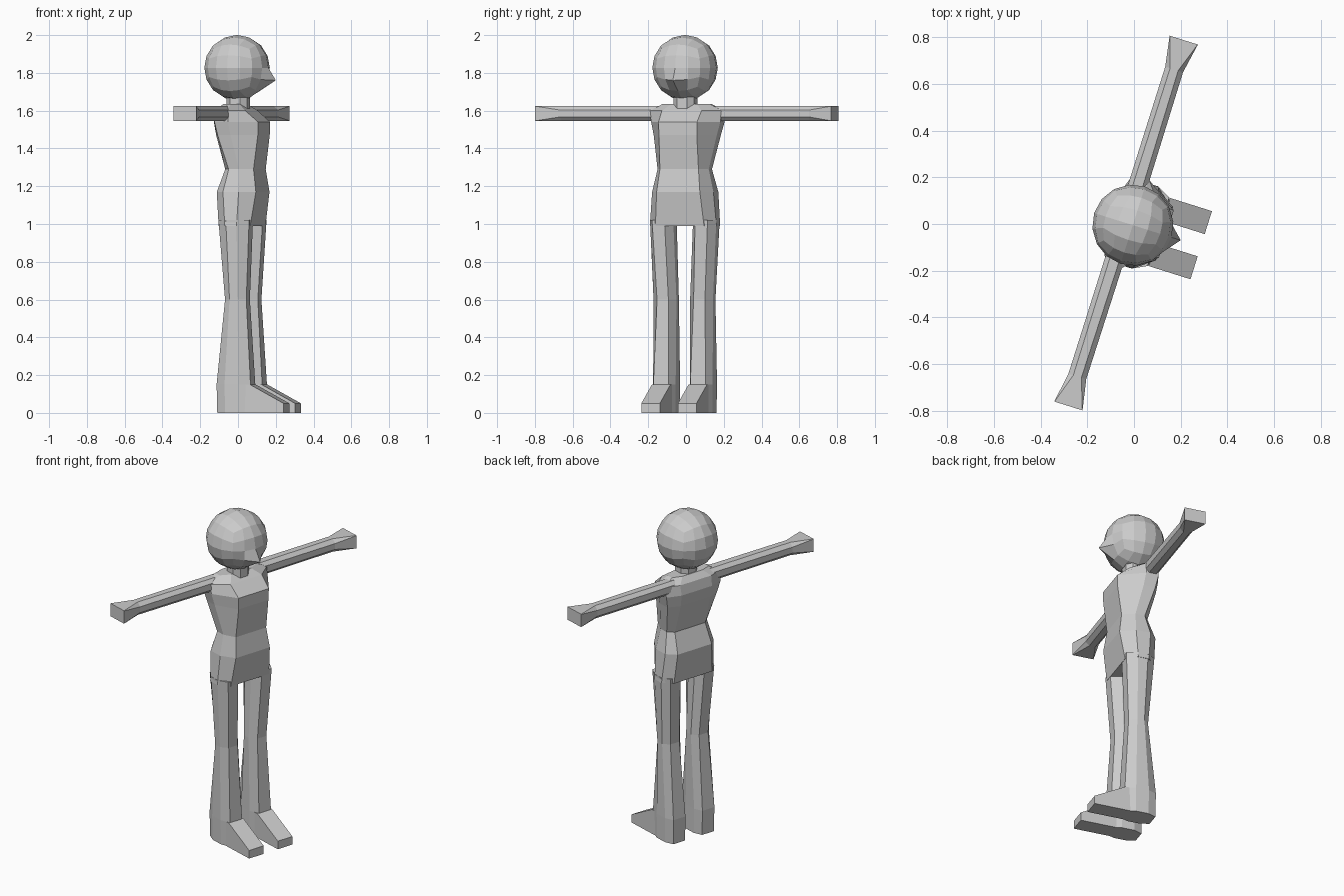
import bpy, bmesh, math
from mathutils import Vector

if "Cube" in bpy.data.objects:
    bpy.data.objects.remove(bpy.data.objects["Cube"])

TURN = math.radians(-17.5)   # the whole figure is turned about z

grey = bpy.data.materials.new("plain_grey")
grey.use_nodes = True
COLOUR = (0.6, 0.6, 0.6, 1)
grey.diffuse_color = COLOUR
grey.node_tree.nodes["Principled BSDF"].inputs["Base Color"].default_value = COLOUR


def finish(name, bm):
    bmesh.ops.recalc_face_normals(bm, faces=bm.faces)
    mesh = bpy.data.meshes.new(name)
    bm.to_mesh(mesh)
    bm.free()
    mesh.materials.append(grey)
    obj = bpy.data.objects.new(name, mesh)
    obj.rotation_euler.z = TURN
    bpy.context.collection.objects.link(obj)
    return obj


def octagon(u0, u1, v0, v1, cut_v, cut_u0, cut_u1):
    """Rectangle with cut corners; the two u ends may be cut differently."""
    return [(u1, v0 + cut_v), (u1, v1 - cut_v), (u1 - cut_u1, v1), (u0 + cut_u0, v1),
            (u0, v1 - cut_v), (u0, v0 + cut_v), (u0 + cut_u0, v0), (u1 - cut_u1, v0)]


def loft(name, rings, side=1):
    """Skin a list of point rings and cap both ends."""
    bm = bmesh.new()
    loops = [[bm.verts.new((x, y * side, z)) for x, y, z in ring] for ring in rings]
    for a, b in zip(loops, loops[1:]):
        for i in range(len(a)):
            j = (i + 1) % len(a)
            bm.faces.new((a[i], a[j], b[j], b[i]))
    bm.faces.new(loops[0])
    bm.faces.new(loops[-1])
    return finish(name, bm)


def upright(z, *shape):
    return [(u, v, z) for u, v in octagon(*shape)]


# torso: crotch, hips, waist, chest, shoulders, neck base
loft("torso", [
    upright(0.99, -0.065, 0.11, -0.185, 0.185, 0.05, 0.05, 0.06),
    upright(1.17, -0.08, 0.137, -0.17, 0.17, 0.05, 0.05, 0.08),
    upright(1.29, -0.037, 0.12, -0.142, 0.142, 0.035, 0.03, 0.07),
    upright(1.47, -0.088, 0.143, -0.175, 0.175, 0.07, 0.03, 0.13),
    upright(1.54, -0.1, 0.145, -0.192, 0.192, 0.085, 0.03, 0.14),
    upright(1.6, -0.09, 0.075, -0.2, 0.2, 0.09, 0.03, 0.07),
    upright(1.635, -0.06, 0.03, -0.13, 0.13, 0.06, 0.02, 0.03)])

# neck
loft("neck", [upright(z, -0.055, 0.06, -0.06, 0.055, 0.03, 0.03, 0.03)
              for z in (1.58, 1.7)])

for label, side in (("left", 1), ("right", -1)):
    # leg: thigh, knee, ankle, heel
    loft(label + "_leg", [
        upright(1.02, -0.06, 0.11, 0.055, 0.184, 0.03, 0.05, 0.06),
        upright(0.6, -0.03, 0.088, 0.038, 0.165, 0.032, 0.035, 0.04),
        upright(0.15, -0.073, 0.115, 0.04, 0.165, 0.02, 0.05, 0.06),
        upright(0, -0.07, 0.115, 0.04, 0.163, 0.02, 0.05, 0.06)], side)

    # foot: wedge running forward to a low toe
    loft(label + "_foot", [
        [(x, 0.05, 0), (x, 0.153, 0), (x, 0.153, top), (x, 0.05, top)]
        for x, top in ((0.06, 0.15), (0.115, 0.15), (0.302, 0.05))], side)

    # arm: faceted tube flaring to a square hand
    arm = loft(label + "_arm", [
        [(u, y, v) for u, v in octagon(u0, u1, 1.545, 1.625, c, c, c)]
        for y, u0, u1, c in ((0.12, -0.075, 0.008, 0.02), (0.69, -0.075, 0.005, 0.022),
                             (0.822, -0.097, 0.03, 0.001))], side)
    arm.location = (-0.002, -0.006, 0)

# head: rounded cube grid, with one point drawn out for the nose
bm = bmesh.new()
bmesh.ops.create_cube(bm, size=2)
bmesh.ops.subdivide_edges(bm, edges=bm.edges, cuts=3, use_grid_fill=True)
for v in bm.verts:
    nose = (v.co - Vector((1, 0, -0.5))).length < 0.01
    v.co = Vector([math.tan(c * math.pi / 4) for c in v.co]).normalized() * 0.174
    if nose:
        v.co.x = 0.215
head = finish("head", bm)
head.location = (-0.005, -0.005, 1.827)
